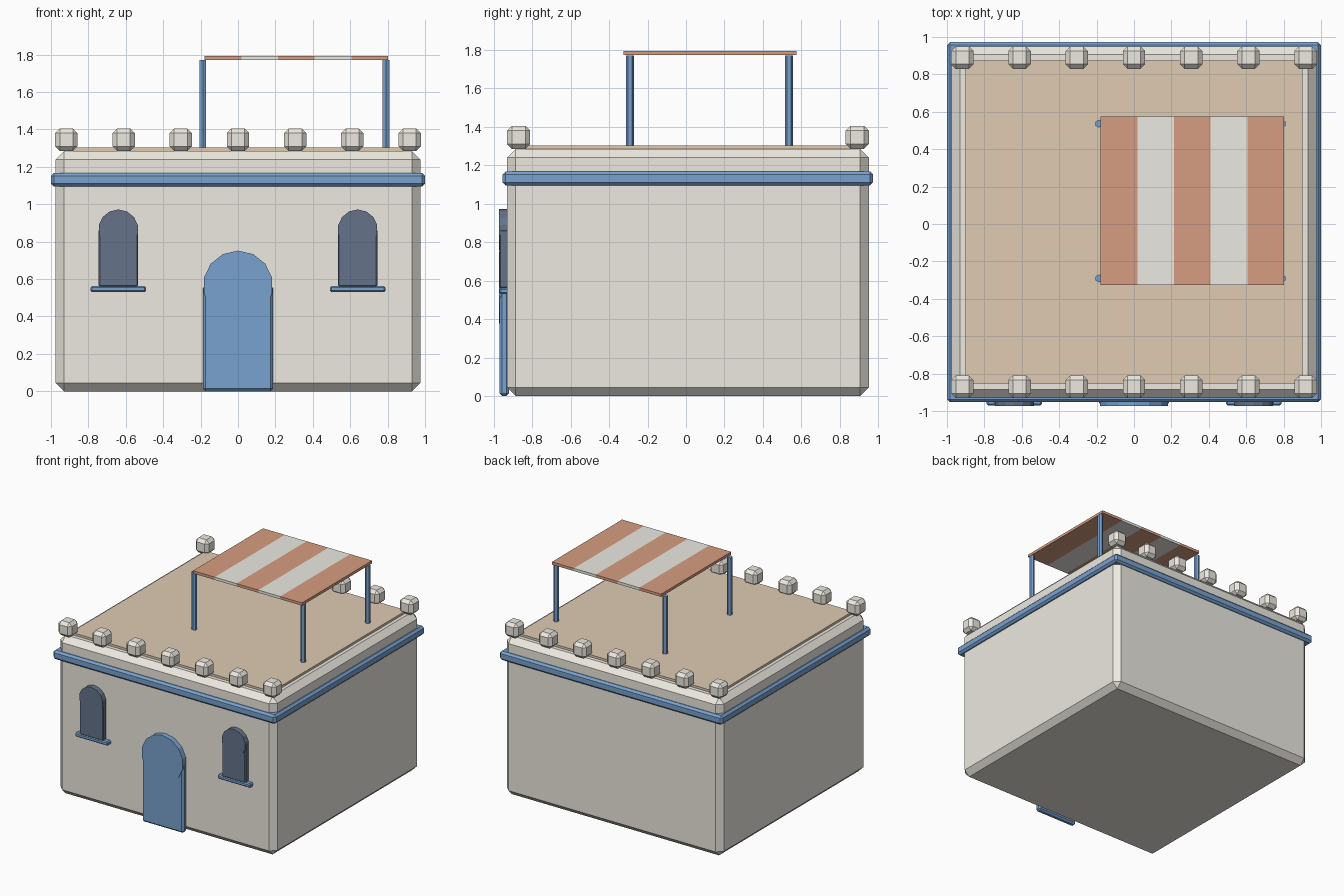
import bpy
from math import pi

if "Cube" in bpy.data.objects:
    bpy.data.objects.remove(bpy.data.objects["Cube"])


def material(name, rgb):
    m = bpy.data.materials.new(name)
    m.diffuse_color = (*rgb, 1)
    m.use_nodes = True
    m.node_tree.nodes["Principled BSDF"].inputs["Base Color"].default_value = m.diffuse_color
    return m


PLASTER = material("plaster", (0.85, 0.82, 0.75))
CLAY = material("clay", (0.74, 0.60, 0.45))
BLUE = material("blue_paint", (0.19, 0.36, 0.62))
DARK = material("dark_glass", (0.13, 0.17, 0.25))
RUST = material("rust_cloth", (0.68, 0.34, 0.22))
CREAM = material("cream_cloth", (0.84, 0.82, 0.76))


def box(name, x, y, z, mat, bevel=0):
    """Box from (min, max) ranges with an optional one-step bevel."""
    bpy.ops.mesh.primitive_cube_add(size=1, location=[sum(r) / 2 for r in (x, y, z)])
    ob = bpy.context.object
    ob.name = name
    ob.scale = [r[1] - r[0] for r in (x, y, z)]
    bpy.ops.object.transform_apply(location=False, rotation=False, scale=True)
    ob.data.materials.append(mat)
    if bevel:
        mod = ob.modifiers.new("bevel", 'BEVEL')
        mod.width = bevel
        mod.segments = 1
    return ob


def cylinder(name, sides, radius, depth, loc, mat, rot=(0, 0, 0)):
    bpy.ops.mesh.primitive_cylinder_add(vertices=sides, radius=radius, depth=depth,
                                        location=loc, rotation=rot)
    ob = bpy.context.object
    ob.name = name
    ob.data.materials.append(mat)
    return ob


def arch(name, x, z, radius, mat):
    """Round head of an opening, vertex pointing up."""
    return cylinder(name, 14, radius, 0.05, (x, -0.947, z), mat, (-pi / 2, 0, 0))


# House body, trim band and roof floor
box("house_body", (-0.975, 0.975), (-0.93, 0.95), (0, 1.285), PLASTER, 0.045)
box("trim_band", (-1, 1), (-0.953, 0.972), (1.095, 1.168), BLUE, 0.016)
box("roof_floor", (-0.902, 0.902), (-0.854, 0.874), (1.26, 1.303), CLAY)

# Parapet blocks along front and back
for side, y in (("front", -0.87), ("back", 0.89)):
    for i in range(7):
        x = -0.918 + i * 0.306
        box(f"{side}_parapet_block_{i + 1}", (x - 0.06, x + 0.06),
            (y - 0.06, y + 0.06), (1.285, 1.405), PLASTER, 0.025)

# Door
box("door_panel", (-0.187, 0.187), (-0.969, -0.92), (0, 0.565), BLUE, 0.014)
arch("door_arch", 0, 0.565, 0.187, BLUE)

# Windows with sills
for side, x in (("left", -0.64), ("right", 0.64)):
    box(f"{side}_window_pane", (x - 0.105, x + 0.105), (-0.969, -0.92),
        (0.56, 0.865), DARK, 0.006)
    arch(f"{side}_window_arch", x, 0.865, 0.107, DARK)
    box(f"{side}_window_sill", (x - 0.148, x + 0.148), (-0.97, -0.91),
        (0.53, 0.563), BLUE, 0.008)

# Canopy posts
for i, x in enumerate((-0.188, 0.791)):
    for j, y in enumerate((-0.291, 0.536)):
        cylinder(f"canopy_post_{i * 2 + j + 1}", 6, 0.021, 0.475,
                 (x, y, 1.5325), BLUE)

# Striped canopy
for i in range(5):
    x = -0.178 + i * 0.196
    box(f"canopy_stripe_{i + 1}", (x, x + 0.196), (-0.325, 0.575), (1.772, 1.794),
        CREAM if i % 2 else RUST)
